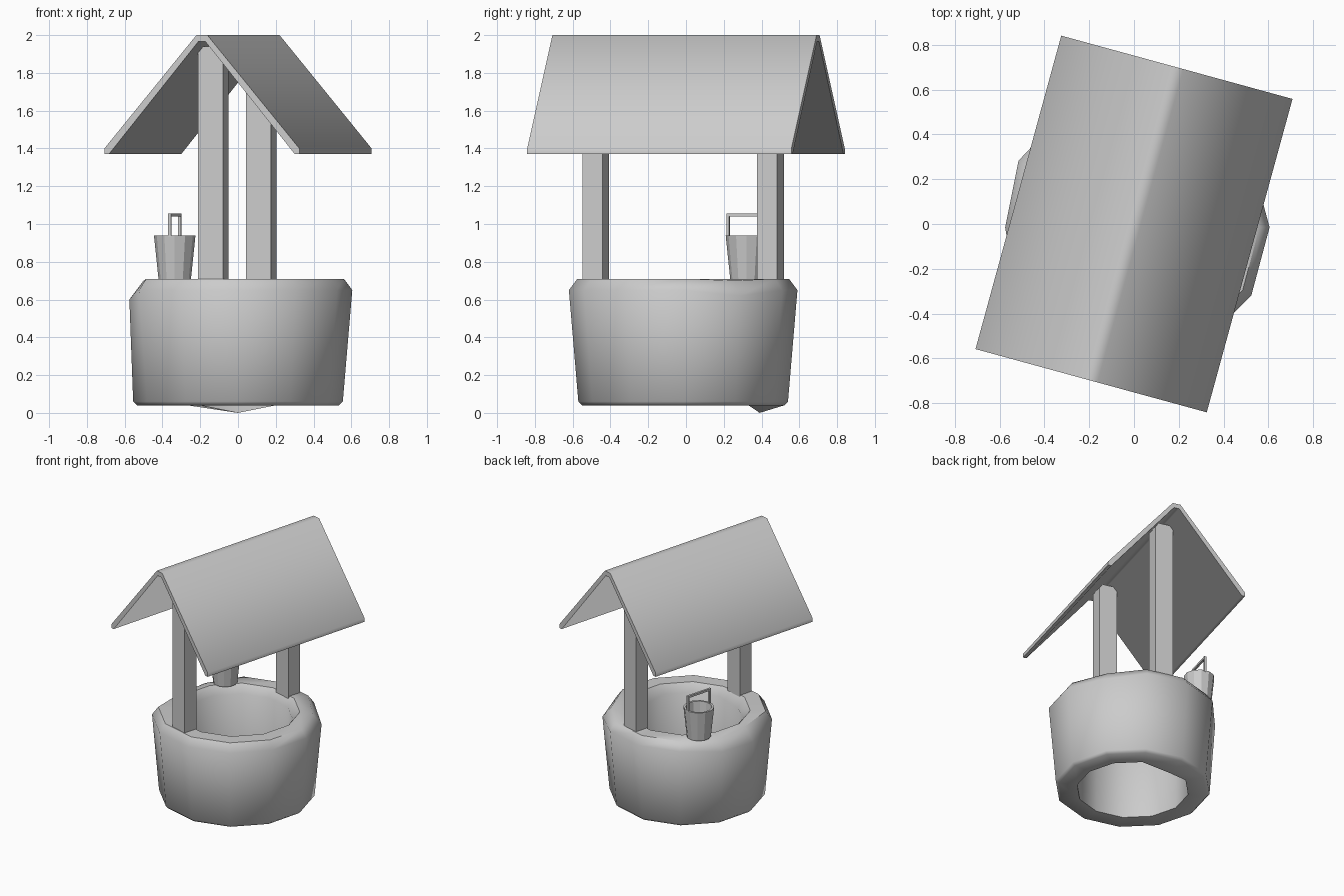
import bpy, bmesh, math
from mathutils import Matrix, Vector

if "Cube" in bpy.data.objects:
    bpy.data.objects.remove(bpy.data.objects["Cube"])

TURN = Matrix.Rotation(math.radians(-15.3), 4, 'Z')


def finish(name, bm, angle=None):
    bmesh.ops.recalc_face_normals(bm, faces=bm.faces)
    me = bpy.data.meshes.new(name)
    bm.to_mesh(me)
    bm.free()
    ob = bpy.data.objects.new(name, me)
    bpy.context.collection.objects.link(ob)
    if angle:
        bpy.ops.object.select_all(action='DESELECT')
        ob.select_set(True)
        bpy.context.view_layer.objects.active = ob
        bpy.ops.object.shade_smooth_by_angle(angle=math.radians(angle))
    return ob


def lathe(profile, n, centre, closed, tweaks={}):
    """Spin (radius, z) pairs; tweaks shift (ring, segment) vertices."""
    bm = bmesh.new()
    rings = []
    for r, (rad, z) in enumerate(profile):
        ring = []
        for i in range(n):
            dr, dz = tweaks.get((r, i), (0, 0))
            a = 2 * math.pi * i / n
            ring.append(bm.verts.new((centre[0] + (rad + dr) * math.cos(a),
                                      centre[1] + (rad + dr) * math.sin(a), z + dz)))
        rings.append(ring)
    count = len(rings)
    for r in range(count if closed else count - 1):
        a, b = rings[r], rings[(r + 1) % count]
        for i in range(n):
            j = (i + 1) % n
            bm.faces.new((a[i], a[j], b[j], b[i]))
    if not closed:
        bm.faces.new(rings[0])
        bm.faces.new(rings[-1])
    return bm


def add_box(bm, centre, size):
    bmesh.ops.create_cube(bm, size=1, matrix=Matrix.Translation(centre) @
                          Matrix.Diagonal((*size, 1)))


# stone well ring, slightly uneven
wall = [(0.40, 0.04), (0.535, 0.04), (0.555, 0.06), (0.605, 0.65),
        (0.56, 0.71), (0.45, 0.71), (0.40, 0.65)]
dents = {(0, 3): (0.005, -0.04),
         (3, 6): (-0.03, -0.05), (4, 6): (-0.06, -0.01),
         (3, 5): (-0.01, -0.03), (4, 5): (-0.03, -0.015),
         (3, 1): (0, -0.03), (4, 1): (-0.02, -0.01),
         (6, 0): (0.01, -0.04), (6, 8): (0, -0.02)}
finish("well_wall", lathe(wall, 12, (0, -0.015), True, dents), 50)

# two posts
for name, y in (("front_post", -0.495), ("back_post", 0.463)):
    bm = bmesh.new()
    add_box(bm, (0, y, 1.30), (0.137, 0.11, 1.28))
    bm.transform(TURN)
    finish(name, bm)

# gabled roof, extruded from a half profile that is mirrored
half = [(0.03, 2.0), (0.535, 1.40), (0.535, 1.37), (0.51, 1.37), (0.02, 1.965)]
outline = half + [(-x, z) for x, z in reversed(half)]
bm = bmesh.new()
face = bm.faces.new([bm.verts.new((x, -0.725, z)) for x, z in outline])
ext = bmesh.ops.extrude_face_region(bm, geom=[face], use_keep_orig=True)
bmesh.ops.translate(bm, vec=Vector((0, 1.45, 0)),
                    verts=[v for v in ext["geom"] if isinstance(v, bmesh.types.BMVert)])
bm.transform(TURN)
finish("roof", bm, 55)

# bucket, hollow
bx, by = -0.335, 0.32
pail = [(0.086, 0.71), (0.11, 0.94), (0.094, 0.94), (0.074, 0.73)]
finish("bucket", lathe(pail, 12, (bx, by), False), 25)

# bucket handle
bm = bmesh.new()
for s in (-1, 1):
    add_box(bm, (0, s * 0.1, 0.985), (0.016, 0.014, 0.11))
add_box(bm, (0, 0, 1.047), (0.016, 0.214, 0.016))
bm.transform(Matrix.Translation((bx, by, 0)) @ TURN)
finish("bucket_handle", bm)
